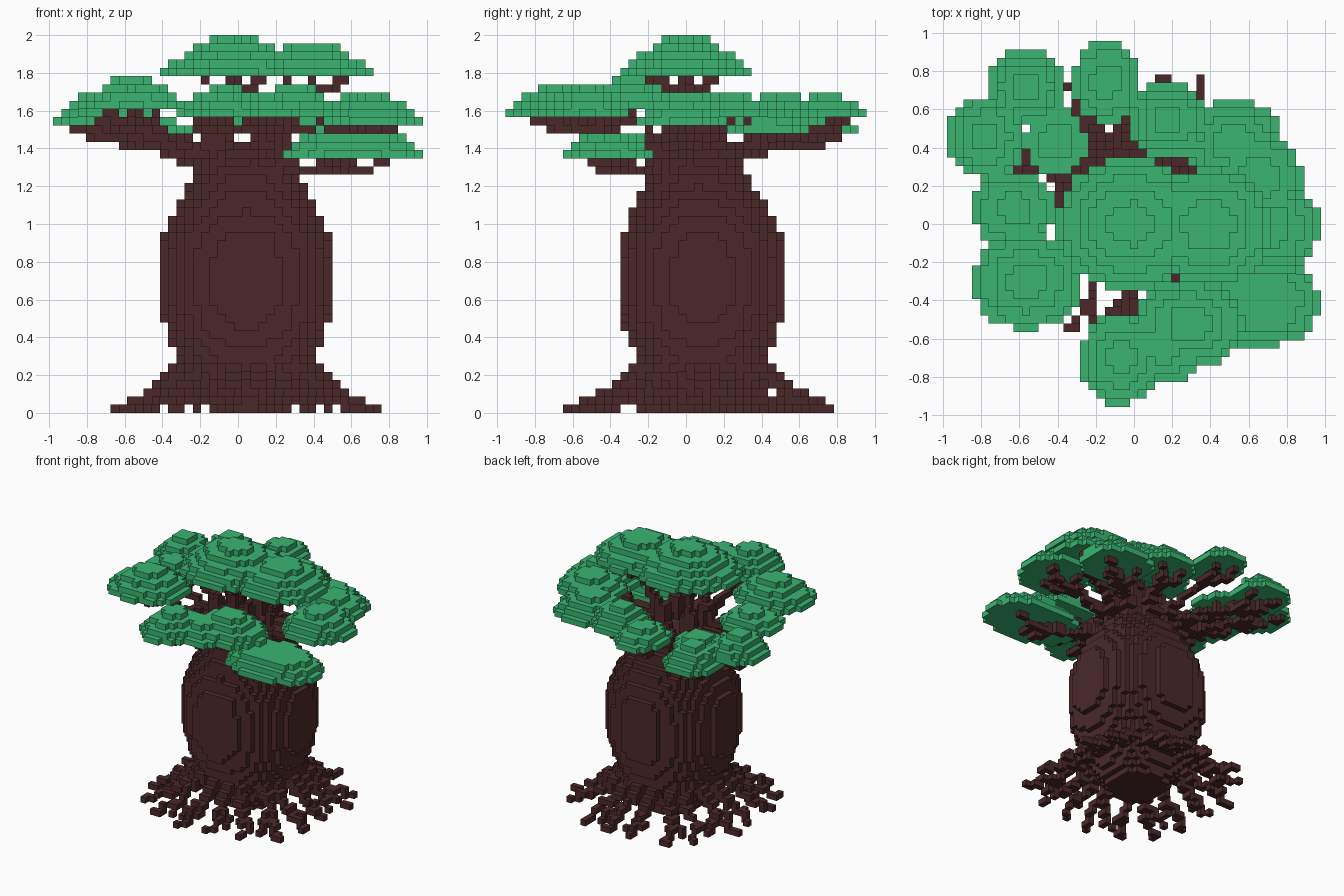
import bpy, bmesh, math, random
from mathutils import Vector

random.seed(7)
S = 2 / 46                      # edge of one block
HUB = Vector((0.045, 0.085, 0))  # trunk axis

cube = bpy.data.objects.get("Cube")
if cube:
    bpy.data.objects.remove(cube)


def material(name, rgb):
    m = bpy.data.materials.new(name)
    m.use_nodes = True
    m.diffuse_color = (*rgb, 1)
    m.node_tree.nodes["Principled BSDF"].inputs["Base Color"].default_value = (*rgb, 1)
    return m


bark = material("bark brown", (0.07, 0.022, 0.023))
leaf = material("leaf green", (0.043, 0.46, 0.165))


def cell(p):
    return (round(p[0] / S), round(p[1] / S - 0.5), round(p[2] / S - 0.5))


def centre(c):
    return Vector((c[0] * S, (c[1] + 0.5) * S, (c[2] + 0.5) * S))


def build(name, cells, mat):
    """Skin a set of grid cells with their exposed square faces."""
    bm = bmesh.new()
    corners = {}

    def vert(key):
        if key not in corners:
            x, y, z = key
            corners[key] = bm.verts.new(((x - 0.5) * S, y * S, z * S))
        return corners[key]

    for c in cells:
        for axis in range(3):
            u, v = (axis + 1) % 3, (axis + 2) % 3
            for side in (0, 1):
                n = list(c)
                n[axis] += 2 * side - 1
                if tuple(n) in cells:
                    continue
                loop = []
                for du, dv in ((0, 0), (1, 0), (1, 1), (0, 1)):
                    k = list(c)
                    k[axis] += side
                    k[u] += du
                    k[v] += dv
                    loop.append(vert(tuple(k)))
                bm.faces.new(loop if side else loop[::-1])
    mesh = bpy.data.meshes.new(name)
    bm.to_mesh(mesh)
    bm.free()
    mesh.materials.append(mat)
    ob = bpy.data.objects.new(name, mesh)
    bpy.context.collection.objects.link(ob)


def limb(cells, points, r0, r1):
    """Add a tapering limb of blocks along a polyline."""
    spans = list(zip(points, points[1:]))
    for i, (a, b) in enumerate(spans):
        steps = max(2, int((b - a).length / S * 2))
        for j in range(steps + 1):
            t = (i + j / steps) / len(spans)
            p, r = a.lerp(b, j / steps), r0 + (r1 - r0) * t
            base, reach = cell(p), int(r / S) + 1
            span = range(-reach, reach + 1)
            cells.add((base[0], base[1], max(0, base[2])))
            for dx in span:
                for dy in span:
                    for dz in span:
                        c = (base[0] + dx, base[1] + dy, base[2] + dz)
                        if c[2] >= 0 and (centre(c) - p).length <= r:
                            cells.add(c)


def polar(angle, radius, z):
    return HUB + Vector((math.cos(angle) * radius, math.sin(angle) * radius, z))


def oval(x, y, power):
    return abs(x) ** power + abs(y) ** power <= 1


# Swollen trunk: radius against height
profile = [(0, .20), (.15, .29), (.3, .37), (.45, .43), (.58, .455), (.82, .455),
           (.95, .44), (1.05, .39), (1.15, .34), (1.25, .28), (1.32, .22), (1.42, .19)]
trunk = set()
for k in range(32):
    z = (k + 0.5) * S
    for (z0, r0), (z1, r1) in zip(profile, profile[1:]):
        if z0 <= z < z1:
            r = r0 + (r1 - r0) * (z - z0) / (z1 - z0)
    shift = 1 - max(0, z - 1.1) * 2
    for i in range(-14, 15):
        for j in range(-14, 15):
            p = centre((i, j, k)) - HUB * shift
            if oval(p.x / r, p.y * 1.04 / r, 2.2):
                trunk.add((i, j, k))
build("trunk", trunk, bark)

# Spreading roots, each forking near its tip
roots = set()
COUNT = 18
for n in range(COUNT):
    a = math.tau * (n + random.uniform(-0.2, 0.2)) / COUNT
    reach = 0.67 + 0.09 * abs(math.sin(2 * a)) + random.uniform(-0.04, 0.015)
    knee = polar(a + random.uniform(-0.06, 0.06), 0.46, 0.14)
    limb(roots, [polar(a, 0.31, 0.27), knee], 0.05, 0.036)
    bend = polar(a + random.uniform(-0.08, 0.08), 0.57, 0.07)
    tip = polar(a + random.uniform(-0.08, 0.08), reach, 0.02)
    limb(roots, [knee, bend, tip], 0.036, 0.024)
    turn = random.choice((-0.17, 0.17))
    limb(roots, [knee, polar(a + turn, reach - 0.11, 0.02)], 0.03, 0.02)
build("roots", roots, bark)

# Foliage pads: centre x, y, half width x, y, bottom layer, layer count, taper
pads = {
    "crown_centre": (-.02, 0, .39, .35, 41, 5, .65),
    "crown_left": (.39, -.01, .33, .31, 41, 4, .55),
    "back_right_outer": (-.565, .72, .21, .20, 34, 4, .55),
    "back_middle": (-.15, .74, .185, .22, 36, 3, .5),
    "back_inner": (.18, .54, .22, .21, 35, 4, .6),
    "right_outer": (-.775, .455, .21, .23, 35, 4, .6),
    "right_inner": (-.41, .43, .17, .18, 34, 2, .4),
    "right_middle": (-.63, .08, .22, .21, 36, 3, .55),
    "front_right": (-.56, -.30, .29, .26, 37, 4, .6),
    "front_middle": (-.07, -.70, .22, .255, 36, 4, .6),
    "front_bridge": (.14, -.63, .24, .21, 36, 3, .5),
    "front_inner": (.29, -.52, .29, .24, 36, 4, .55),
    "back_left": (.52, .42, .27, .235, 34, 4, .55),
    "left_back": (.65, .24, .24, .24, 36, 3, .5),
    "left_side": (.72, -.02, .26, .26, 35, 4, .55),
    "front_left_low": (.61, -.41, .37, .25, 31, 3, .25),
}
branches = set()
for name, (cx, cy, hx, hy, k0, layers, taper) in pads.items():
    cells = set()
    for k in range(layers):
        f = 1 - taper * (k / (layers - 1)) ** 1.4
        rx, ry = hx * f - S * 0.3, hy * f - S * 0.3
        for i in range(-24, 25):
            for j in range(-24, 25):
                p = centre((i, j, 0))
                if oval((p.x - cx) / rx, (p.y - cy) / ry, 2.3):
                    cells.add((i, j, k0 + k))
    build("foliage_" + name, cells, leaf)

    # Branch from the neck of the trunk to the underside of the pad
    z = k0 * S
    end = Vector((cx, cy, z - 0.01))
    flat = Vector((cx, cy - 0.05, 0))
    flat = flat.normalized() if flat.length > 0.1 else Vector((-0.6, 0, 0))
    start = Vector((0, 0.05, 1.33)) + flat * 0.12
    mid = start.lerp(end, random.uniform(0.4, 0.55))
    mid.z = 1.28 if k0 < 33 else 1.35 + 0.2 * (z - 1.35) + random.uniform(0, 0.06)
    limb(branches, [start, mid], 0.065, 0.036)
    limb(branches, [mid, end], 0.032, 0.02)

    # Twigs reaching sideways under the pad
    fork = mid.lerp(end, 0.5)
    for sx, sy in ((-1, 1), (1, 1), (0, -1)):
        tip = Vector((cx + sx * hx * random.uniform(0.3, 0.55),
                      cy + sy * hy * random.uniform(0.3, 0.55), z - S / 2))
        knee = fork.lerp(tip, 0.6)
        knee.z = z - 1.5 * S
        limb(branches, [fork, knee, tip], 0.02, 0.016)

# Upright stems in the neck
for x, y in ((-.14, -.05), (-.14, .14), (.11, -.05), (.11, .14)):
    limb(branches, [Vector((x * .8, y, 1.36)), Vector((x, y, 1.55))], 0.06, 0.045)
build("branches", branches, bark)
